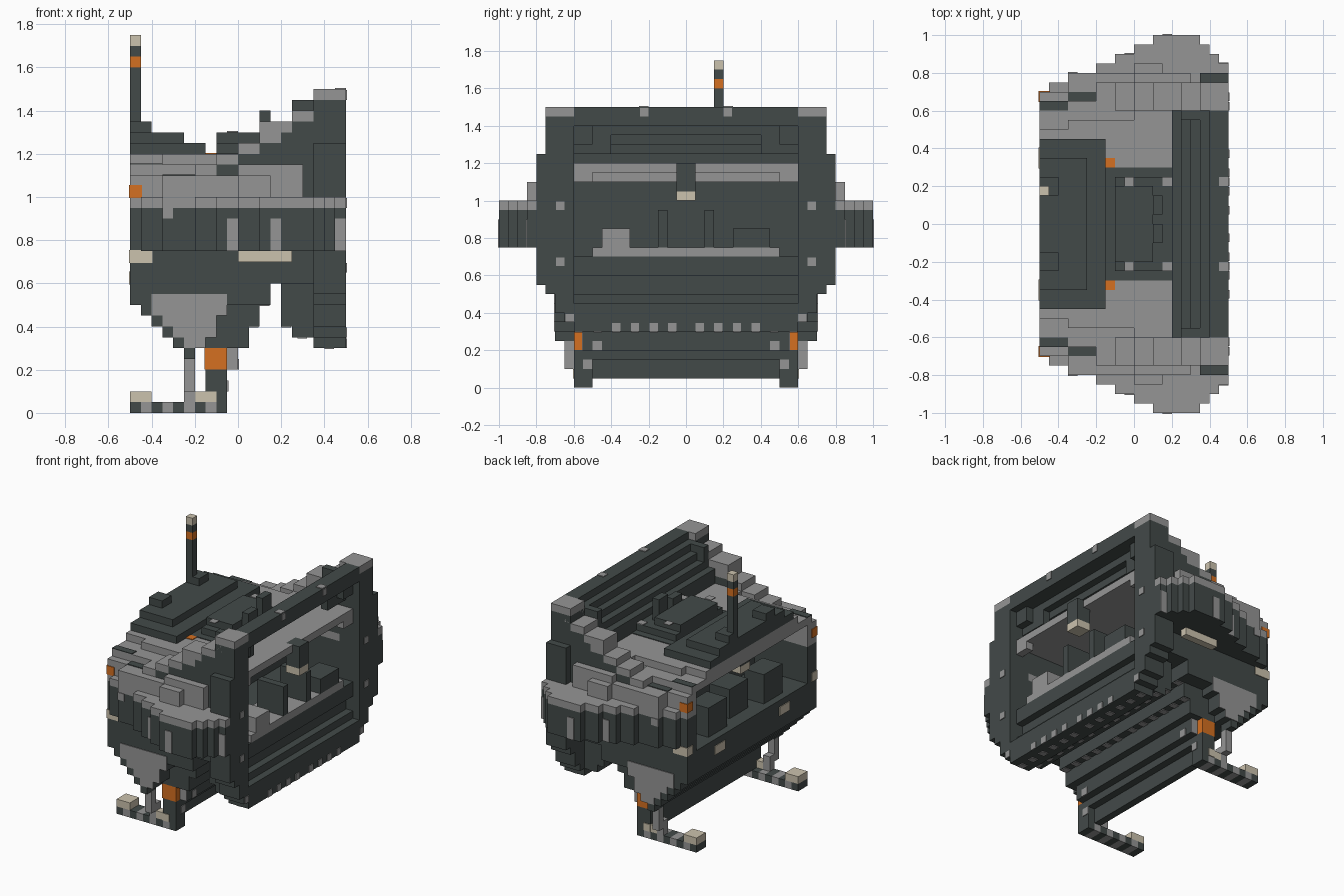
import bpy
import bmesh
from mathutils import Vector

UNIT = 0.05   # one block
PROUD = 0.1   # how far accents stand out, in blocks

default_cube = bpy.data.objects.get("Cube")
if default_cube:
    bpy.data.objects.remove(default_cube, do_unlink=True)


def make_material(name, red, green, blue):
    material = bpy.data.materials.new(name)
    material.use_nodes = True
    color = (red, green, blue, 1)
    material.diffuse_color = color
    material.node_tree.nodes["Principled BSDF"].inputs["Base Color"].default_value = color
    return material


DARK = make_material("dark slate", .055, .068, .066)
GRAY = make_material("mid gray", .3, .3, .3)
ORANGE = make_material("orange", .66, .16, .015)
CREAM = make_material("cream", .6, .54, .42)


def part(name, material, boxes, mirror=False, grow=0):
    """Build one object from boxes given as x, y and z ranges in blocks."""
    bm = bmesh.new()
    for x0, x1, y0, y1, z0, z1 in boxes:
        spans = [(y0, y1), (-y1, -y0)] if mirror else [(y0, y1)]
        for low, high in spans:
            start = Vector((x0 - grow, low - grow, z0 - grow))
            end = Vector((x1 + grow, high + grow, z1 + grow))
            size, middle = end - start, (start + end) / 2
            cube = bmesh.ops.create_cube(bm, size=1)
            for vert in cube["verts"]:
                vert.co = UNIT * (middle + vert.co * size)
    mesh = bpy.data.meshes.new(name)
    bm.to_mesh(mesh)
    bm.free()
    mesh.materials.append(material)
    item = bpy.data.objects.new(name, mesh)
    bpy.context.collection.objects.link(item)
    return item


def wide(x0, x1, half, z0, z1):
    """A box centred across the width."""
    return (x0, x1, -half, half, z0, z1)


def columns(steps, end):
    """Pair each step with the start of the next one."""
    stops = [step[0] for step in steps[1:]] + [end]
    return [(step[0], stop, step[1]) for step, stop in zip(steps, stops)]


# Lower hull: a narrow keel between two stepped side fins, and a wide body above
keel = [(-6, 1), (-7, 1), (-8, 2), (-9, 2)]
panel = [(-5, -3), (-6, -2), (-7, -2), (-8, -1), (-8, -1)]
part("keel", DARK, [wide(a, b, 12, z, z + 1) for z, (a, b) in enumerate(keel, start=6)])
part("side_fin", DARK, [(a, end, 12, 14, z, z + 1) for z, ((a, b), (start, end))
                        in enumerate(zip(keel, panel), start=6)], True)
part("lower_body", DARK, [wide(-10, 3, 14, 10, 12), wide(-10, 7, 14, 12, 14)])
part("hull_rim", DARK, [(-10, 7, 12, 14, 14, 15)], True)
part("hull_side_panel", GRAY, [(a, b, 14, 14 + PROUD, z, z + 1)
                               for z, (a, b) in enumerate(panel, start=6)], True)

# Legs, ramp and feet
part("ramp", DARK, [wide(-3, -1, 11, 3, 6), wide(-1, 0, 11, 4, 6),
                    wide(-3, -2, 10, 1, 3)])
part("leg", DARK, [(-3, -1, 10, 12, 1, 4)], True)
part("leg_band", ORANGE, [(-3, -1, 11, 12, 4, 6), (-3 - PROUD, -3, 10, 12, 4, 6)], True)
part("leg_strut", GRAY, [(-5, -4, 11, 12, 1, 3), (-5, -4, 12, 13, 2, 5)], True)
part("strut_socket", DARK, [(-5, -4, 12, 14, 5, 6)], True)
for name, material, parity in (("foot_dark", DARK, 0), ("foot_gray", GRAY, 1)):
    part(name, material, [(x, x + 1, 10, 12, 0, 1)
                          for x in range(-10, -1) if x % 2 == parity], True)
part("foot_tips", CREAM, [(-10, -8, 10, 12, 1, 2), (-4, -3, 11, 12, 1, 2)], True)
part("foot_heel", CREAM, [(-3, -2, 12, 12 + PROUD, 1, 2)], True)

# Side pods with a stepped outline
outline = columns([(-10, 14), (-9, 15), (-7, 16), (-4, 17), (-2, 18),
                   (0, 19), (2, 20), (7, 19), (8, 18), (9, 17)], 10)
for name, material, low, high in (("pod_body", DARK, 15, 19), ("pod_top", GRAY, 19, 20)):
    part(name, material, [(a, b, 16 if a >= 7 else 12, y, low, high)
                          for a, b, y in outline], True)
part("pod_stripes", GRAY, [
    (x, x + 1, y, y + PROUD, low, high) for x, y, low, high in
    [(-1, 18, 15, 18), (3, 20, 15, 18), (9, 17, 15, 18), (-7, 16, 18, 19)]], True)
part("pod_light", CREAM, [(0, 5, 15, 16, 14, 15)], True)
part("pod_blocks", GRAY, [(-7, 0, 15, 16, 20, 22), (0, 6, 15, 16, 20, 23),
                          (0, 3, 16, 17, 20, 22)], True)

# Main frame around the large opening
widths = [12, 13, 14, 14, 15] + [16] * 14 + [15] * 4
part("frame_post", DARK, [(7, 10, 11 if y == 12 else 12, y, z, z + 1)
                          for z, y in enumerate(widths, start=6)], True)
part("frame_chin", DARK, [
    wide(back, front, 12, z, z + 1) for z, (back, front) in enumerate(
        [(7, 10), (5, 10), (4, 10), (4, 9), (4, 8), (4, 8), (4, 9), (4, 9)], start=6)])

# Sloping side walls with a lighter stepped trim
slope = columns([(-4, 22), (-2, 23), (0, 24), (2, 25), (4, 26), (5, 27), (7, 28), (8, 29)], 10)
part("side_wall", DARK, [(a, b, 12, 15, 20, z) for a, b, z in slope], True)
part("side_trim", GRAY, [(a, b, 12, 15, z, z + (2 if a in (2, 7) else 1))
                         for a, b, z in slope], True)

# Canopy steps and top beam
part("canopy_steps", DARK, [wide(4, 5, 12, 24, 26), wide(5, 6, 12, 25, 27),
                            wide(6, 7, 12, 26, 28), wide(7, 8, 12, 27, 29)])
part("top_beam", DARK, [wide(8, 10, 12, 28, 30)])
part("canopy_corner", DARK, [(8, 9, 10, 12, 26, 28), (7, 8, 8, 12, 25, 27),
                             (5, 7, 11, 12, 27, 29)], True)

# Roof and shoulders
part("roof_plate", GRAY, [wide(-10, -7, 10, 23, 24), wide(-7, 0, 11, 23, 24),
                          wide(0, 4, 12, 23, 24), wide(-10, 0, 12, 22, 23)])
part("ceiling_shelf", GRAY, [wide(4, 9, 12, 23, 24)])
part("shelf_bracket", GRAY, [(8, 9, 10, 12, 22, 23)], True)
part("shoulder", GRAY, [(-10, -4, 12, 14, 20, 22), (-7, -4, 14, 15, 20, 22),
                        (-10, -4, 12, 13, 22, 23)], True)
part("shoulder_cap", DARK, [(-10, -7, 12, 13, 23, 23 + PROUD),
                            (-7, -4, 13, 14, 22, 22 + PROUD)], True)
part("roof_hatch", DARK, [wide(-10, -3, 9, 24, 25), wide(-10, -5, 7, 25, 26)])
part("hatch_block", DARK, [(-10, -8, 3, 5, 26, 27)], True)
part("roof_deck", DARK, [wide(-3, 4, 6, 24, 24 + PROUD), wide(-2, 4, 5, 24, 25),
                         wide(-2, 2, 4, 25, 26), (2, 3, 1, 3, 25, 28),
                         (2, 3, -2, 0, 25, 27)])
part("roof_lamp", ORANGE, [(-3, -2, 6, 7, 24, 24 + PROUD)], True)
part("corner_lamp", ORANGE, [(-10, -9, 13, 14, 20, 21)], True, PROUD)
part("corner_light", CREAM, [(-10, -8, 13, 14, 14, 15)], True, PROUD)
part("hull_light", CREAM, [(-10, -9, 6, 8, 12, 13)], True, PROUD)

# Antenna
part("antenna_mast", DARK, [(-10, -9, 3, 4, 27, 32), (-10, -9, 3, 4, 33, 34)])
part("antenna_band", ORANGE, [(-10, -9, 3, 4, 32, 33)])
part("antenna_tip", CREAM, [(-10, -9, 3, 4, 34, 35)])

# Cabin interior
part("cabin_partition", DARK, [wide(-2, -1, 12, 14, 23)])
part("cabin_sill", GRAY, [wide(4, 9, 10, 14, 15)])
part("seat_back", DARK, [(5, 9, 2, 3, 15, 19)], True)
part("cabin_box", DARK, [(6, 9, 5, 9, 15, 17)])
part("cabin_locker", GRAY, [(5, 9, -9, -6, 15, 17)])
part("hanging_post", DARK, [wide(8, 10, 1, 21, 24), wide(-9, -7, 1, 21, 22)])
part("hanging_lamp", CREAM, [wide(8, 10, 1, 20, 21), wide(-9, -7, 1, 20, 21)])
part("rear_console", DARK, [(-9, -6, 4, 8, 14, 18), (-8, -5, 0, 2, 14, 18)], True)

# Rivets on the frame, chin, ramp, beams and underside
front_rivets = [(y, z) for y, z in [(13, 19), (13, 13), (12, 7), (4, 29)]]
front_rivets += [(y, 6) for y in (1, 3, 5, 7)]
part("frame_rivets", GRAY, [(10, 10 + PROUD, y, y + .9, z, z + .9)
                            for y, z in front_rivets], True)
part("ramp_rivets", GRAY, [(-1, PROUD - 1, 10, 11, 2, 3), (0, PROUD, 9, 10, 4, 5),
                           (-1, 0, 11, 11 + PROUD, 4, 6)], True)
part("top_rivets", GRAY, [(9, 10, 4, 5, 30, 30 + PROUD), (3, 4, 4, 5, 25, 25 + PROUD),
                          (-1, 0, 4, 5, 26, 26 + PROUD)], True)
part("underside_rivets", GRAY, [(x, x + .9, y, y + .9, z - PROUD, z)
                                for x, z in ((8, 6), (5.5, 7), (4, 8), (2, 10), (1, 8))
                                for y in range(1, 12, 2)], True)
